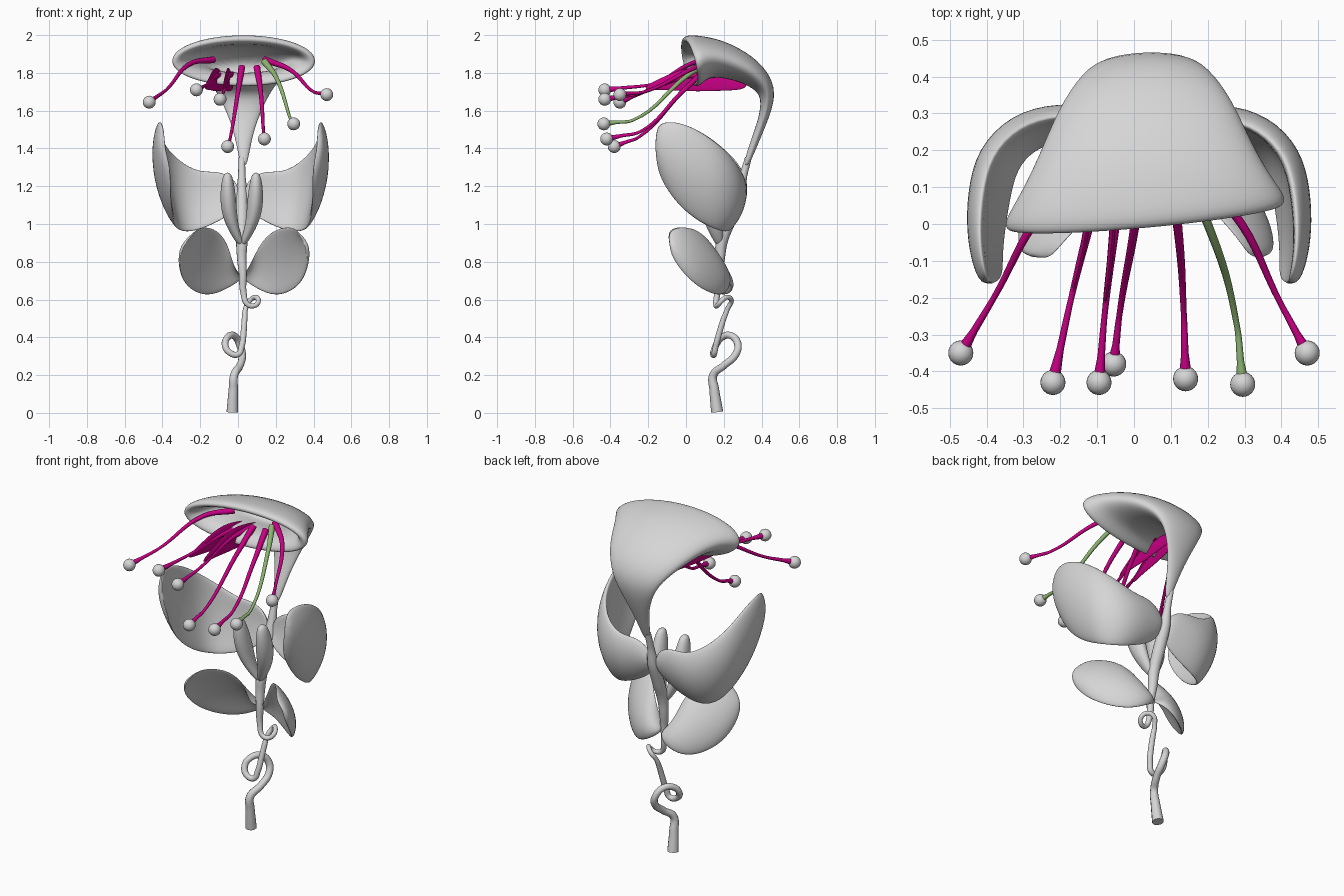
import bpy
import bmesh
from math import cos, sin, pi
from mathutils import Vector

cube = bpy.data.objects.get("Cube")
if cube:
    bpy.data.objects.remove(cube, do_unlink=True)


def make_material(name, color):
    mat = bpy.data.materials.new(name)
    mat.use_nodes = True
    mat.diffuse_color = (*color, 1)
    mat.node_tree.nodes["Principled BSDF"].inputs["Base Color"].default_value = (*color, 1)
    return mat


GREY = make_material("pale grey", (.67, .67, .67))
MAGENTA = make_material("magenta", (.6, 0, .24))
GREEN = make_material("leaf green", (.27, .46, .17))


def add_object(name, mesh, mat):
    mesh.materials.clear()
    mesh.materials.append(mat)
    mesh.shade_smooth()
    obj = bpy.data.objects.new(name, mesh)
    bpy.context.scene.collection.objects.link(obj)
    return obj


def loft(name, rings, mat):
    """Skin a list of point rings, close both ends and smooth the result."""
    bm = bmesh.new()
    loops = [[bm.verts.new(p) for p in ring] for ring in rings]
    count = len(loops[0])
    for a, b in zip(loops, loops[1:]):
        for i in range(count):
            j = (i + 1) % count
            bm.faces.new((a[i], a[j], b[j], b[i]))
    bm.faces.new(loops[0])
    bm.faces.new(loops[-1])
    bmesh.ops.recalc_face_normals(bm, faces=bm.faces)
    mesh = bpy.data.meshes.new(name)
    bm.to_mesh(mesh)
    bm.free()
    smooth = add_object(name, mesh, mat).modifiers.new("smooth", "SUBSURF")
    smooth.levels = smooth.render_levels = 2


def tube(name, points, radii, mat):
    """Round tapering tube through the points."""
    curve = bpy.data.curves.new(name + "_path", "CURVE")
    curve.dimensions = "3D"
    curve.bevel_depth = 1
    curve.bevel_resolution = 3
    curve.resolution_u = 8
    curve.use_fill_caps = True
    spline = curve.splines.new("BEZIER")
    spline.bezier_points.add(len(points) - 1)
    for bp, co, radius in zip(spline.bezier_points, points, radii):
        bp.co = co
        bp.radius = radius
        bp.handle_left_type = bp.handle_right_type = "AUTO"
    helper = bpy.data.objects.new(name + "_helper", curve)
    bpy.context.scene.collection.objects.link(helper)
    graph = bpy.context.evaluated_depsgraph_get()
    mesh = bpy.data.meshes.new_from_object(helper.evaluated_get(graph))
    bpy.data.objects.remove(helper, do_unlink=True)
    add_object(name, mesh, mat)


def ball(name, center, radius, mat):
    bm = bmesh.new()
    bmesh.ops.create_uvsphere(bm, u_segments=24, v_segments=12, radius=radius)
    bmesh.ops.translate(bm, verts=bm.verts, vec=center)
    mesh = bpy.data.meshes.new(name)
    bm.to_mesh(mesh)
    bm.free()
    add_object(name, mesh, mat)


def angles(count):
    return [2 * pi * i / count for i in range(count)]


AXIS = .02  # x of the stem


def blade(rows, thick, bulge, lean):
    """Rings of a cupped blade: rows give x, y, lower z and upper z from root to tip."""
    rings = []
    last = len(rows) - 1
    for i, (x, y, low, high) in enumerate(rows):
        before, after = rows[max(i - 1, 0)], rows[min(i + 1, last)]
        outward = Vector((before[1] - after[1], after[0] - before[0], 0)).normalized()
        fade = .5 + .5 * sin(pi * i / last)
        ring = []
        for a in angles(12):
            offset = fade * (thick * sin(a) + bulge * (sin(a) ** 2 - .6) + lean * cos(a))
            z = (low + high) / 2 + (high - low) / 2 * 1.04 * cos(a)
            ring.append(Vector((x, y, z)) + outward * offset)
        rings.append(ring)
    return rings


def petal_pair(name, rows, thick, bulge, left_lean, right_lean, right_scale):
    loft("left_" + name, blade(rows, thick, bulge, left_lean), GREY)
    mirrored = [[Vector((AXIS - (p.x - AXIS) * right_scale, p.y, p.z)) for p in ring]
                for ring in blade(rows, thick, bulge, right_lean)]
    loft("right_" + name, mirrored, GREY)


# Hood: each row is outer y, z, inner y, z and half width; it folds back inside at the rim
hood_rows = [
    (.325, 1.29, .30, 1.31, .018), (.385, 1.43, .345, 1.45, .04),
    (.435, 1.55, .385, 1.56, .075), (.475, 1.67, .40, 1.66, .125),
    (.455, 1.78, .37, 1.71, .175), (.36, 1.89, .29, 1.75, .24),
    (.20, 1.975, .19, 1.775, .295), (.08, 1.998, .11, 1.775, .35),
    (.0, 2.005, .065, 1.72, .395), (-.02, 1.975, .035, 1.735, .37),
    (.02, 1.95, .065, 1.785, .315), (.12, 1.95, .12, 1.80, .28),
    (.23, 1.925, .20, 1.80, .22), (.32, 1.85, .29, 1.78, .14),
]
hood_rings = []
for i, (oy, oz, iy, iz, half) in enumerate(hood_rows):
    outer, inner = Vector((.03, oy, oz)), Vector((.03, iy, iz))
    skew = .09 * min(i / 8, 1)
    ring = []
    for a in angles(20):
        p = (outer + inner) / 2 + (outer - inner) / 2 * cos(a)
        side = half * sin(a)
        ring.append(p + Vector((side, side * skew, 0)))
    hood_rings.append(ring)
loft("hood", hood_rings, GREY)

# Broad upper petals and smaller lower leaves
petal_pair("upper_petal", [
    (.03, .27, 1.09, 1.21), (.12, .28, 1.02, 1.285), (.24, .285, .97, 1.27),
    (.34, .255, .955, 1.335), (.41, .18, .97, 1.415), (.432, .08, 1.01, 1.49),
    (.44, -.02, 1.08, 1.535), (.435, -.10, 1.17, 1.545), (.42, -.165, 1.29, 1.52)],
    .034, .045, .03, .04, 1.02)
petal_pair("lower_leaf", [
    (.03, .18, .71, .75), (.08, .21, .67, .82), (.16, .18, .62, .91),
    (.24, .11, .63, .97), (.31, .03, .68, .985), (.345, -.04, .76, .98),
    (.355, -.09, .85, .95)], .026, .04, -.05, -.085, .9)

# Pair of upright pods in front of the stem: x offset, y, z, half width, half depth
pod_rows = [
    (.0, .18, .88, .016, .018), (.035, .16, .95, .028, .037),
    (.062, .14, 1.03, .04, .055), (.072, .12, 1.12, .045, .062),
    (.075, .10, 1.21, .037, .05), (.075, .09, 1.275, .02, .027),
]
for name, side in (("left_pod", 1), ("right_pod", -1)):
    loft(name, [[Vector((AXIS + side * x + w * cos(a), y + d * sin(a), z))
                 for a in angles(12)] for x, y, z, w, d in pod_rows], GREY)

# Curling stem from the foot to the neck of the hood: x, y, z and radius
stem = [
    (-.03, .165, .005, .032), (-.025, .15, .12, .026), (-.02, .145, .20, .022),
    (.01, .20, .25, .02), (.022, .26, .305, .02), (.01, .275, .36, .02),
    (-.02, .24, .408, .019), (-.055, .19, .40, .018), (-.068, .16, .36, .018),
    (-.045, .145, .32, .017), (.0, .148, .31, .016), (.02, .158, .355, .016),
    (.03, .178, .43, .016), (.035, .20, .50, .015), (.04, .22, .55, .013),
    (.065, .24, .597, .013), (.095, .215, .612, .013), (.108, .185, .59, .013),
    (.085, .165, .567, .013), (.05, .158, .575, .014), (.03, .165, .63, .017),
    (.025, .17, .74, .022), (.02, .18, .82, .026), (.02, .19, .91, .032),
    (.02, .23, 1.02, .035), (.02, .28, 1.15, .032), (.02, .305, 1.26, .02),
    (.02, .33, 1.35, .018),
]
tube("stem", [p[:3] for p in stem], [p[3] for p in stem], GREY)

# Filaments: tip, two bends and root
filaments = [
    ((-.47, -.35, 1.645), (-.38, -.20, 1.71), (-.25, .03, 1.85), (-.13, .15, 1.87)),
    ((-.22, -.43, 1.71), (-.17, -.20, 1.735), (-.12, .0, 1.78), (-.08, .15, 1.79)),
    ((-.095, -.43, 1.66), (-.08, -.25, 1.69), (-.05, .0, 1.78), (-.03, .15, 1.79)),
    ((-.055, -.38, 1.41), (-.04, -.25, 1.46), (.0, -.02, 1.70), (.02, .12, 1.83)),
    ((.14, -.42, 1.45), (.135, -.24, 1.49), (.12, -.02, 1.70), (.10, .12, 1.83)),
    ((.295, -.435, 1.53), (.28, -.28, 1.55), (.20, .0, 1.78), (.14, .12, 1.86)),
    ((.47, -.35, 1.685), (.40, -.22, 1.70), (.27, .03, 1.82), (.14, .15, 1.87)),
]
for i, (tip, low, high, root) in enumerate(filaments):
    mat = GREEN if i == 5 else MAGENTA
    neck = Vector(tip).lerp(Vector(low), .4)
    tube(f"filament_{i + 1}", [tip, neck, low, high, root],
         [.018, .01, .008, .012, .018], mat)
    ball(f"filament_tip_{i + 1}", tip, .034, GREY)

# Flat webs where two filaments widen under the hood
for name, spread in (("outer_web", 1), ("inner_web", .45)):
    loft(name, blade([(spread * x, y, low, high) for x, y, low, high in [
        (-.175, -.22, 1.71, 1.73), (-.145, -.10, 1.71, 1.79), (-.12, .03, 1.70, 1.84),
        (-.09, .18, 1.705, 1.81), (-.06, .33, 1.71, 1.77)]], .01, 0, 0), MAGENTA)
